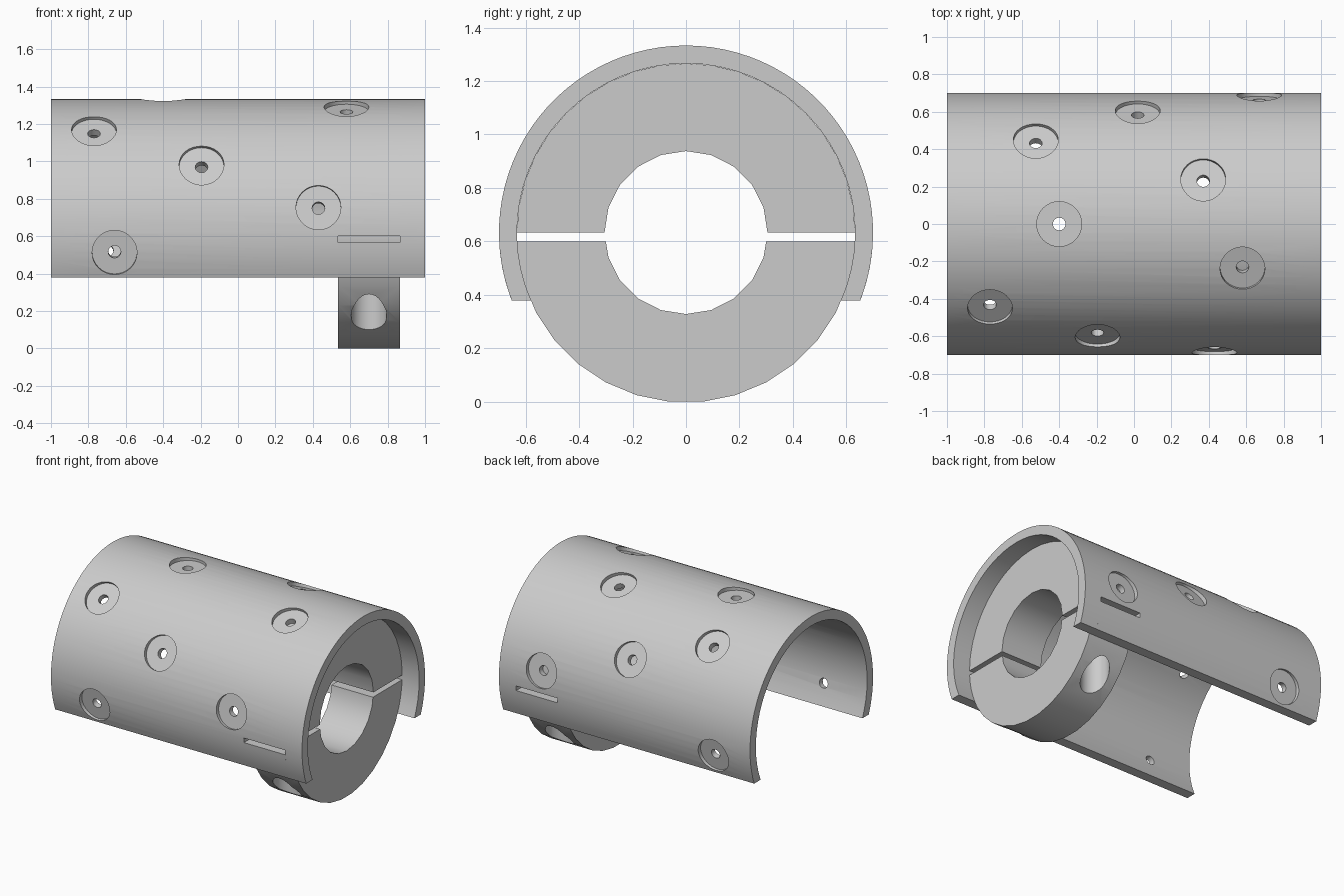
import bpy, bmesh
from math import sin, cos, asin, radians, degrees
from mathutils import Matrix, Vector

if "Cube" in bpy.data.objects:
    bpy.data.objects.remove(bpy.data.objects["Cube"])

CZ = 0.633                       # axis height of the pipe
R_OUT, R_IN = 0.70, 0.633        # shell radii
RING_R, BORE_R = 0.636, 0.305    # clamp ring radii
X0, X1 = 0.535, 0.865            # clamp ring extent along the axis
CUT_Z = 0.378                    # lower edge of the shell


def new_object(name, bm):
    bmesh.ops.recalc_face_normals(bm, faces=bm.faces)
    mesh = bpy.data.meshes.new(name)
    bm.to_mesh(mesh)
    bm.free()
    ob = bpy.data.objects.new(name, mesh)
    bpy.context.collection.objects.link(ob)
    return ob


def add_prism(bm, profile, x0, x1):
    """Extrude a (y, height above axis) outline along x."""
    a = [bm.verts.new((x0, y, CZ + h)) for y, h in profile]
    b = [bm.verts.new((x1, y, CZ + h)) for y, h in profile]
    n = len(a)
    bm.faces.new(a)
    bm.faces.new(b[::-1])
    for i in range(n):
        j = (i + 1) % n
        bm.faces.new((a[i], b[i], b[j], a[j]))


def prism(name, profile, x0, x1):
    bm = bmesh.new()
    add_prism(bm, profile, x0, x1)
    return new_object(name, bm)


def arc(r, a0, a1, n):
    return [(r * cos(radians(a0 + (a1 - a0) * i / n)),
             r * sin(radians(a0 + (a1 - a0) * i / n))) for i in range(n + 1)]


def add_cylinder(bm, start, end, r, seg):
    start, end = Vector(start), Vector(end)
    d = end - start
    m = Matrix.Translation((start + end) / 2) @ d.to_track_quat('Z', 'Y').to_matrix().to_4x4()
    bmesh.ops.create_cone(bm, cap_ends=True, segments=seg, radius1=r, radius2=r,
                          depth=d.length, matrix=m)


def cut(ob, bm):
    cutter = new_object("cutter", bm)
    cutter.hide_render = True
    mod = ob.modifiers.new("cut", 'BOOLEAN')
    mod.operation, mod.solver, mod.object = 'DIFFERENCE', 'EXACT', cutter
    bpy.context.view_layer.objects.active = ob
    bpy.ops.object.modifier_apply(modifier=mod.name)
    bpy.data.objects.remove(cutter)


def angle_at(r, z):
    return degrees(asin((z - CZ) / r))


# Half-pipe shell
ao, ai = angle_at(R_OUT, CUT_Z), angle_at(R_IN, CUT_Z)
shell = prism("shell", arc(R_OUT, ao, 180 - ao, 56) + arc(R_IN, 180 - ai, ai, 40), -1, 1)

# Side notches for the lower clamp tabs
bm = bmesh.new()
for s in (-1, 1):
    add_prism(bm, [(s * 0.52, -0.4), (s * 0.85, -0.4), (s * 0.85, -0.033), (s * 0.52, -0.033)], X0, X1)
cut(shell, bm)

# Counterbored screw holes: x position and angle from the top (positive = front)
holes = [(-0.40, 0), (0.58, 20), (-0.77, 40), (-0.195, 60), (0.43, 80), (-0.66, 100),
         (0.37, -20), (-0.525, -40), (0.02, -60), (0.67, -80), (-0.70, -100)]
for radius, depth_r, seg in ((0.12, 0.672, 32), (0.034, 0.55, 16)):
    bm = bmesh.new()
    for x, a in holes:
        d = Vector((0, -sin(radians(a)), cos(radians(a))))
        base = Vector((x, 0, CZ))
        add_cylinder(bm, base + d * depth_r, base + d * 0.85, radius, seg)
    cut(shell, bm)

# Upper clamp half
upper = prism("upper_clamp", arc(R_IN, 0, 180, 20) + arc(BORE_R, 180, 0, 10), X0, X1)

# Lower clamp half, its top face just under the gap
outer = [(0.634, -0.033)] + arc(RING_R, -5.625, -174.375, 15) + [(-0.634, -0.033)]
inner = [(-0.30, -0.033)] + arc(BORE_R, -162, -18, 8) + [(0.30, -0.033)]
lower = prism("lower_clamp", outer + inner, X0, X1)

# Bolt counterbores and bolt holes from below
for radius, top in ((0.095, 0.42), (0.04, 0.7)):
    bm = bmesh.new()
    for y in (-0.437, 0.437):
        add_cylinder(bm, (0.70, y, -0.1), (0.70, y, top), radius, 32)
    cut(lower, bm)

# Tabs filling the shell notches
parts = [shell, upper, lower]
t0, t1 = angle_at(R_OUT, CUT_Z), angle_at(R_OUT, 0.566)
i0, i1 = angle_at(0.63, CUT_Z), angle_at(0.63, 0.566)
tab = arc(R_OUT, t0, t1, 6) + arc(0.63, i1, i0, 6)
for name, s in (("back_tab", 1), ("front_tab", -1)):
    parts.append(prism(name, [(s * y, h) for y, h in tab], X0, X1))

# Smooth curved walls, sharp edges
bpy.ops.object.select_all(action='DESELECT')
for ob in parts:
    ob.select_set(True)
bpy.context.view_layer.objects.active = shell
bpy.ops.object.shade_smooth_by_angle(angle=radians(30))
